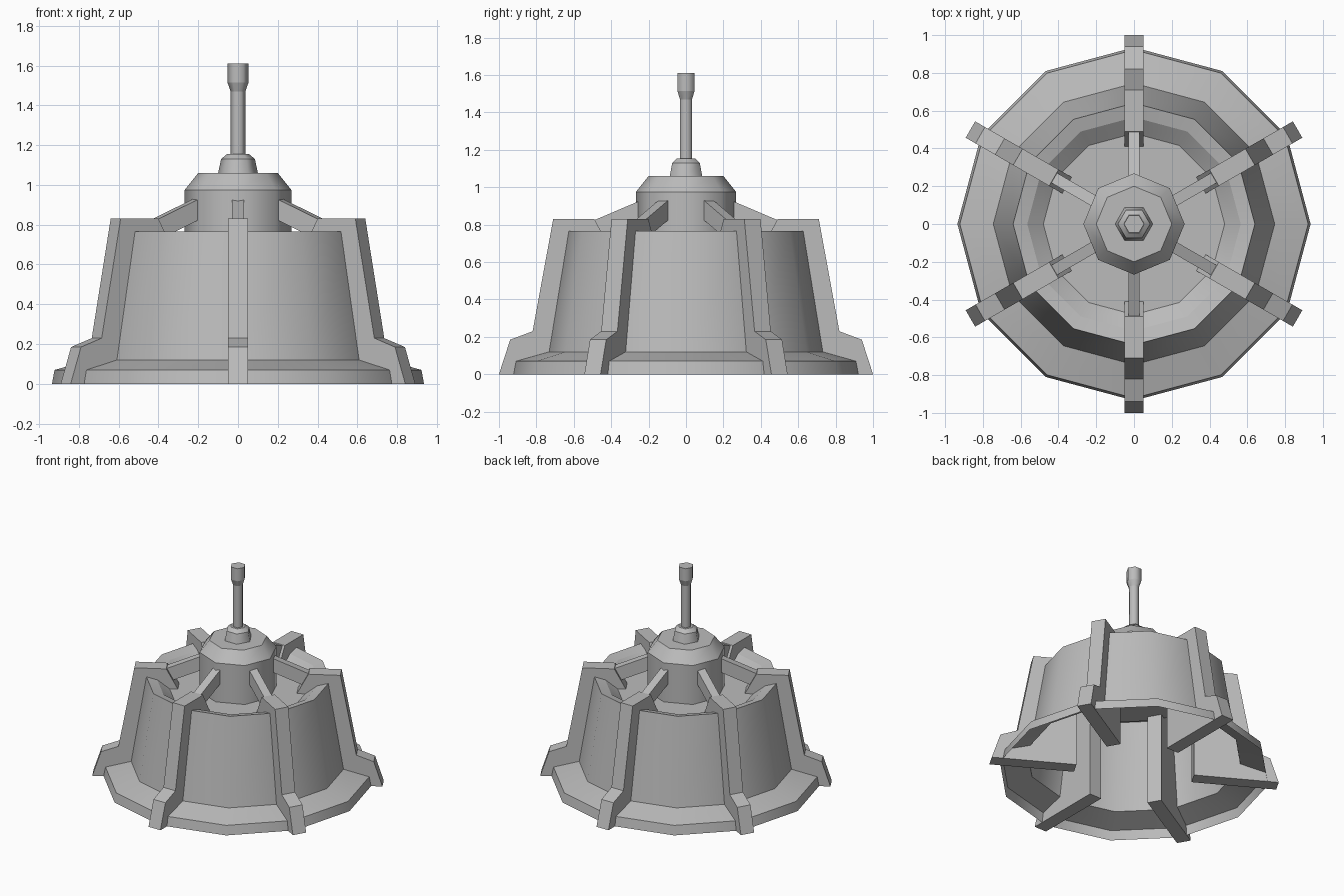
import bpy
import bmesh
import math
from mathutils import Matrix

cube = bpy.data.objects.get("Cube")
if cube:
    bpy.data.objects.remove(cube, do_unlink=True)

GREY = (0.5, 0.5, 0.5, 1.0)
grey = bpy.data.materials.new("plain grey")
grey.use_nodes = True
grey.diffuse_color = GREY
grey.node_tree.nodes["Principled BSDF"].inputs["Base Color"].default_value = GREY


def finish(bm, name):
    mesh = bpy.data.meshes.new(name)
    bm.to_mesh(mesh)
    bm.free()
    mesh.materials.append(grey)
    obj = bpy.data.objects.new(name, mesh)
    bpy.context.scene.collection.objects.link(obj)
    return obj


def lathe(name, profile, sides, cap_bottom=False):
    """Stack rings of (radius, height); smooth around, sharp at every ring."""
    bm = bmesh.new()
    rings = []
    for r, z in profile:
        angles = [math.tau * i / sides for i in range(sides)]
        rings.append([bm.verts.new((r * math.cos(a), r * math.sin(a), z)) for a in angles])
    for low, high in zip(rings, rings[1:]):
        for i in range(sides):
            j = (i + 1) % sides
            bm.faces.new((low[i], low[j], high[j], high[i])).smooth = True
    bm.faces.new(rings[-1])
    if cap_bottom:
        bm.faces.new(rings[0][::-1])
    ring_of = {v: k for k, ring in enumerate(rings) for v in ring}
    for e in bm.edges:
        e.smooth = ring_of[e.verts[0]] != ring_of[e.verts[1]]
    return finish(bm, name)


def radial_plate(name, outline, half_width, angle):
    """Extrude an outline of (radius, height) sideways and turn it about z."""
    bm = bmesh.new()
    face = bm.faces.new([bm.verts.new((r, -half_width, z)) for r, z in outline])
    side = bmesh.ops.extrude_face_region(bm, geom=[face])
    verts = [v for v in side["geom"] if isinstance(v, bmesh.types.BMVert)]
    bmesh.ops.translate(bm, verts=verts, vec=(0, 2 * half_width, 0))
    bmesh.ops.recalc_face_normals(bm, faces=bm.faces)
    bm.transform(Matrix.Rotation(angle, 4, "Z"))
    return finish(bm, name)


# Hollow twelve-sided shell: lip, flange, wall, rim and sunken floor
FLOOR = 0.68
lathe("shell", [(0.935, 0), (0.922, 0.07), (0.745, 0.12), (0.64, 0.765),
                (0.565, 0.745), (0.48, FLOOR)], 12)

# Central drum with chamfered top
lathe("drum", [(0.268, FLOOR), (0.268, 0.975), (0.2, 1.06)], 8, True)

# Six-sided collar and mast with a wider tip
lathe("collar", [(0.1, 1.06), (0.085, 1.13), (0.055, 1.155)], 6, True)
lathe("mast", [(0.037, 1.15), (0.037, 1.47), (0.053, 1.515), (0.053, 1.61)], 6, True)

# Six buttress ribs, each with a slanted strut up to the drum
rib = [(1.0, 0), (0.94, 0.185), (0.82, 0.23), (0.71, 0.83),
       (0.49, 0.83), (0.41, FLOOR), (0.41, 0)]
strut = [(0.5, 0.82), (0.23, 0.935), (0.23, 0.83), (0.5, 0.715)]
for i in range(6):
    angle = math.radians(30 + 60 * i)
    radial_plate(f"rib_{i + 1}", rib, 0.05, angle)
    radial_plate(f"strut_{i + 1}", strut, 0.03, angle)
